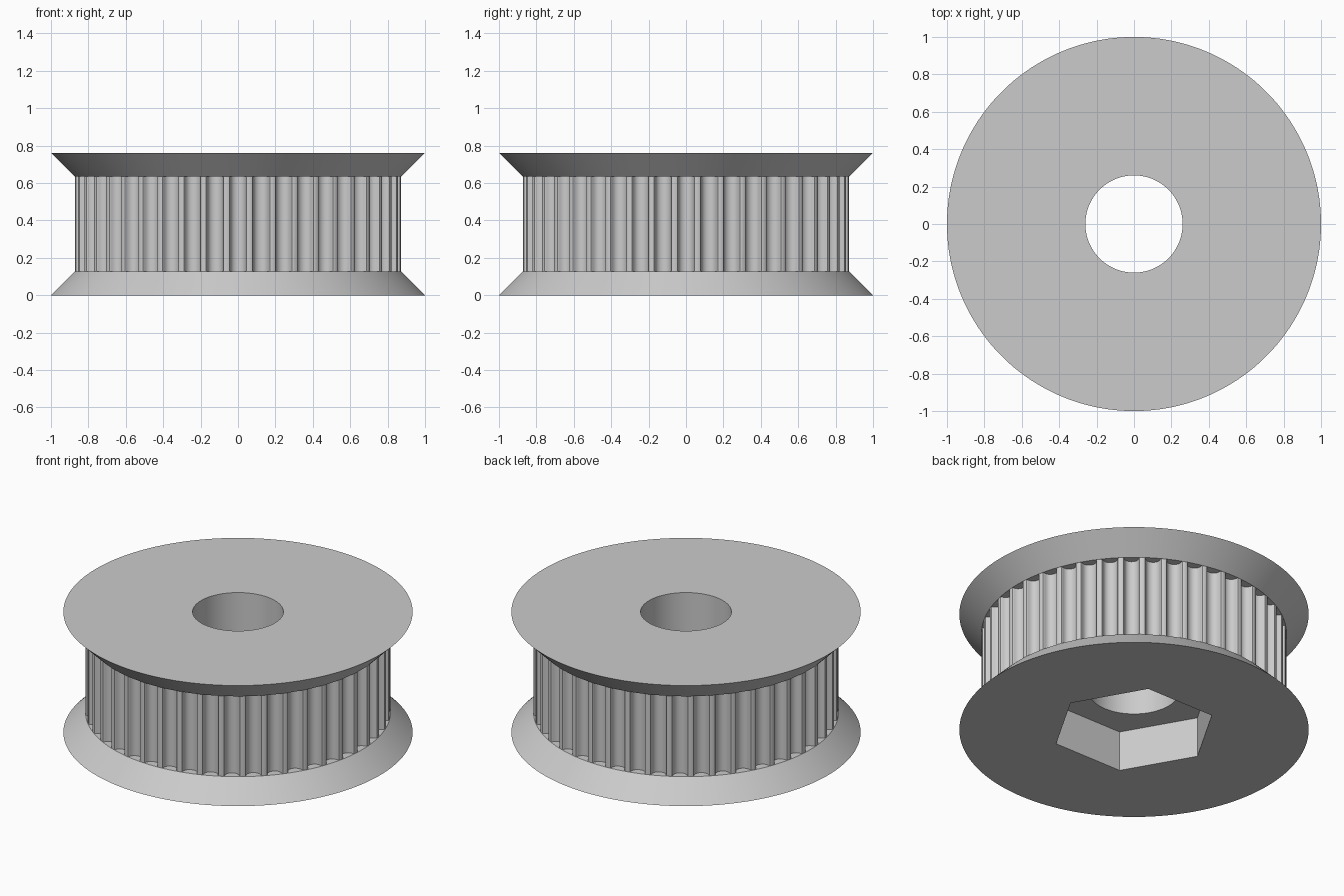
import bpy, bmesh
from math import pi, sqrt, sin, cos, radians
from mathutils import Matrix

old = bpy.data.objects.get("Cube")
if old:
    bpy.data.objects.remove(old, do_unlink=True)

TEETH = 44
UNIT = 1 / 15.752          # one millimetre in model units
FLANGE = 2 * UNIT          # flange height, flared at 45 degrees
HEIGHT = 12 * UNIT
TIP_R = 1 - FLANGE         # radius at the tooth tips
BORE_R = 0.26
HEX_R = 0.474
HEX_DEPTH = 4 * UNIT

grey = bpy.data.materials.new("light_grey")
grey.use_nodes = True
colour = (0.6, 0.6, 0.6, 1)
grey.diffuse_color = colour
grey.node_tree.nodes["Principled BSDF"].inputs["Base Color"].default_value = colour


def make_object(name, bm):
    bmesh.ops.recalc_face_normals(bm, faces=bm.faces)
    mesh = bpy.data.meshes.new(name)
    bm.to_mesh(mesh)
    bm.free()
    mesh.materials.append(grey)
    obj = bpy.data.objects.new(name, mesh)
    bpy.context.collection.objects.link(obj)
    return obj


def cone(name, r_bottom, r_top, z0, z1, sides, turn=0.0):
    bm = bmesh.new()
    place = Matrix.Translation((0, 0, (z0 + z1) / 2)) @ Matrix.Rotation(turn, 4, "Z")
    bmesh.ops.create_cone(bm, cap_ends=True, segments=sides, radius1=r_bottom,
                          radius2=r_top, depth=z1 - z0, matrix=place)
    return make_object(name, bm)


def toothed_core(name, z0, z1):
    # Half of one rounded belt groove: (half width, depth) in millimetres
    half = [(0.847, 0), (0.735, 0.037), (0.678, 0.131), (0.656, 0.238),
            (0.62, 0.343), (0.572, 0.444), (0.512, 0.54), (0.406, 0.637),
            (0.282, 0.707), (0.144, 0.75)]
    groove = [(-t, d) for t, d in half] + [(0, 0.765)] + half[::-1]
    base = sqrt(TIP_R ** 2 - (half[0][0] * UNIT) ** 2)
    bm = bmesh.new()
    ring = []
    for i in range(TEETH):
        a = 2 * pi * i / TEETH
        for t, d in groove:
            r, s = base - d * UNIT, t * UNIT
            ring.append(bm.verts.new((r * cos(a) - s * sin(a),
                                      r * sin(a) + s * cos(a), z0)))
    face = bm.faces.new(ring)
    new = bmesh.ops.extrude_face_region(bm, geom=[face])["geom"]
    top = [v for v in new if isinstance(v, bmesh.types.BMVert)]
    bmesh.ops.translate(bm, vec=(0, 0, z1 - z0), verts=top)
    return make_object(name, bm)


def combine(target, helper, operation):
    mod = target.modifiers.new(helper.name, "BOOLEAN")
    mod.operation = operation
    mod.solver = "EXACT"
    mod.object = helper
    bpy.ops.object.select_all(action="DESELECT")
    bpy.context.view_layer.objects.active = target
    target.select_set(True)
    bpy.ops.object.modifier_apply(modifier=mod.name)
    bpy.data.objects.remove(helper, do_unlink=True)


# Toothed belt track, running into both flanges
pulley = toothed_core("toothed_pulley", FLANGE / 2, HEIGHT - FLANGE / 2)

# Flared flanges
rim = TIP_R + 0.0005
combine(pulley, cone("lower_flange", 1, rim, 0, FLANGE, 180), "UNION")
combine(pulley, cone("upper_flange", rim, 1, HEIGHT - FLANGE, HEIGHT, 180), "UNION")

# Shaft bore and hexagonal nut pocket in the underside
combine(pulley, cone("shaft_bore", BORE_R, BORE_R, -0.1, HEIGHT + 0.1, 96), "DIFFERENCE")
combine(pulley, cone("nut_pocket", HEX_R, HEX_R, -0.1, HEX_DEPTH, 6, radians(30)), "DIFFERENCE")

bpy.ops.object.shade_smooth_by_angle(angle=radians(25))
